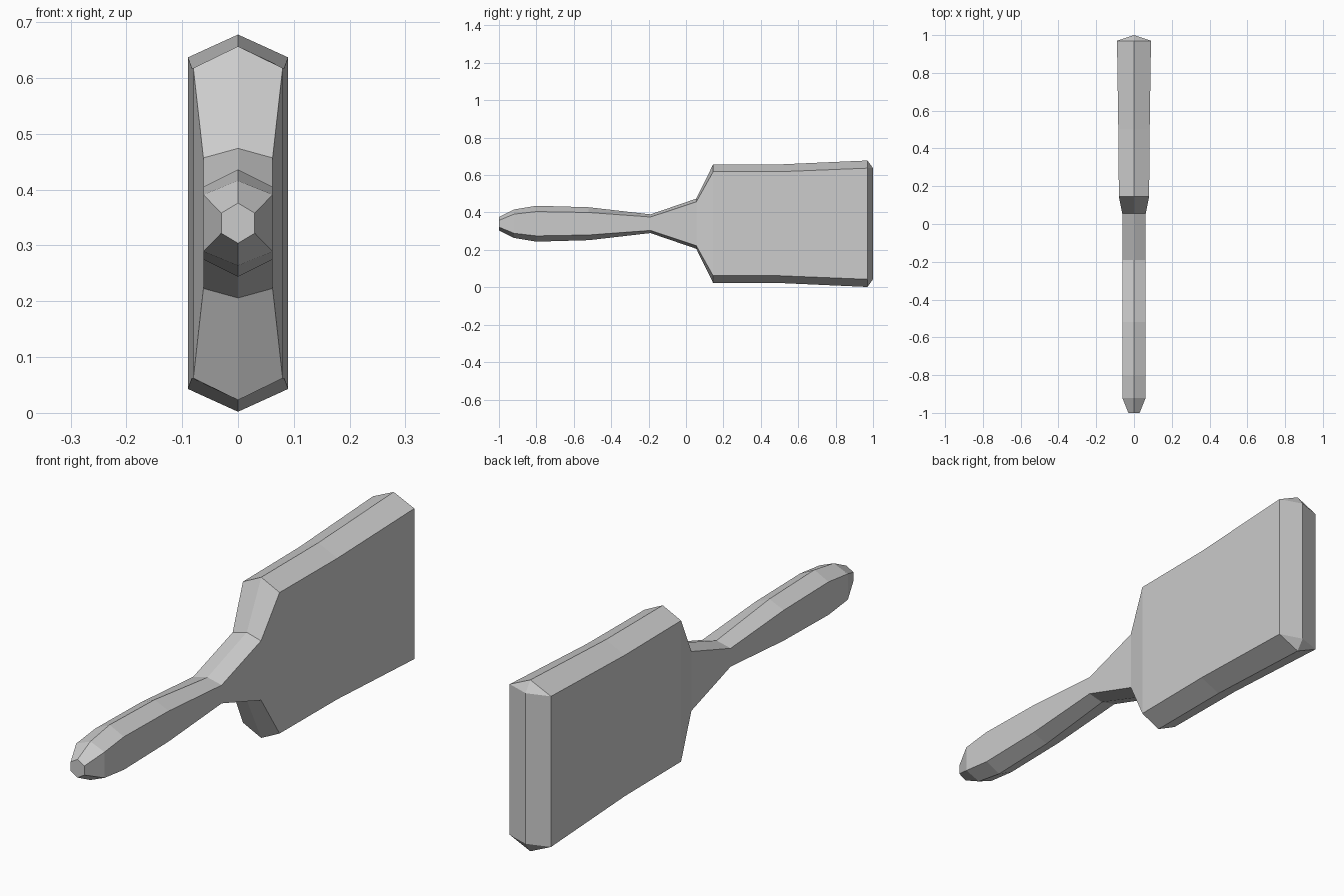
import bpy, bmesh

cube = bpy.data.objects.get("Cube")
if cube:
    bpy.data.objects.remove(cube, do_unlink=True)

grey = bpy.data.materials.new("plain grey")
grey.use_nodes = True
colour = (0.6, 0.6, 0.6, 1)
grey.diffuse_color = colour
grey.node_tree.nodes["Principled BSDF"].inputs["Base Color"].default_value = colour

MID = 0.34  # height of the long axis

# Stations along the paddle: y, half width, half height at sides, half height at ridge
STATIONS = [
    (-1.0, 0.03, 0.018, 0.036),
    (-0.92, 0.062, 0.051, 0.076),
    (-0.8, 0.062, 0.065, 0.096),
    (-0.52, 0.062, 0.06, 0.088),
    (-0.19, 0.062, 0.036, 0.05),
    (0.055, 0.062, 0.117, 0.134),
    (0.145, 0.08, 0.278, 0.317),
    (0.5, 0.083, 0.278, 0.317),
    (0.97, 0.09, 0.297, 0.338),
]

bm = bmesh.new()


def ring(y, w, side, ridge):
    """Six-sided cross-section with a ridge above and below."""
    outline = [(0, ridge), (w, side), (w, -side), (0, -ridge), (-w, -side), (-w, side)]
    return [bm.verts.new((x, y, MID + z)) for x, z in outline]


# Handle, neck and blade skinned as one body
rings = [ring(*s) for s in STATIONS]
for a, b in zip(rings, rings[1:]):
    for i in range(6):
        j = (i + 1) % 6
        bm.faces.new((a[i], a[j], b[j], b[i]))

# Flat butt of the handle
bm.faces.new(rings[0])

# Wedge-shaped end of the blade
top, left_up, left_low, bottom, right_low, right_up = rings[-1]
end_up = bm.verts.new((0, 1, left_up.co.z))
end_low = bm.verts.new((0, 1, left_low.co.z))
for face in (
    (left_up, left_low, end_low, end_up),
    (right_up, right_low, end_low, end_up),
    (top, left_up, end_up),
    (top, right_up, end_up),
    (bottom, left_low, end_low),
    (bottom, right_low, end_low),
):
    bm.faces.new(face)

bmesh.ops.recalc_face_normals(bm, faces=bm.faces[:])
mesh = bpy.data.meshes.new("paddle")
bm.to_mesh(mesh)
bm.free()
mesh.materials.append(grey)
paddle = bpy.data.objects.new("paddle", mesh)
bpy.context.collection.objects.link(paddle)
